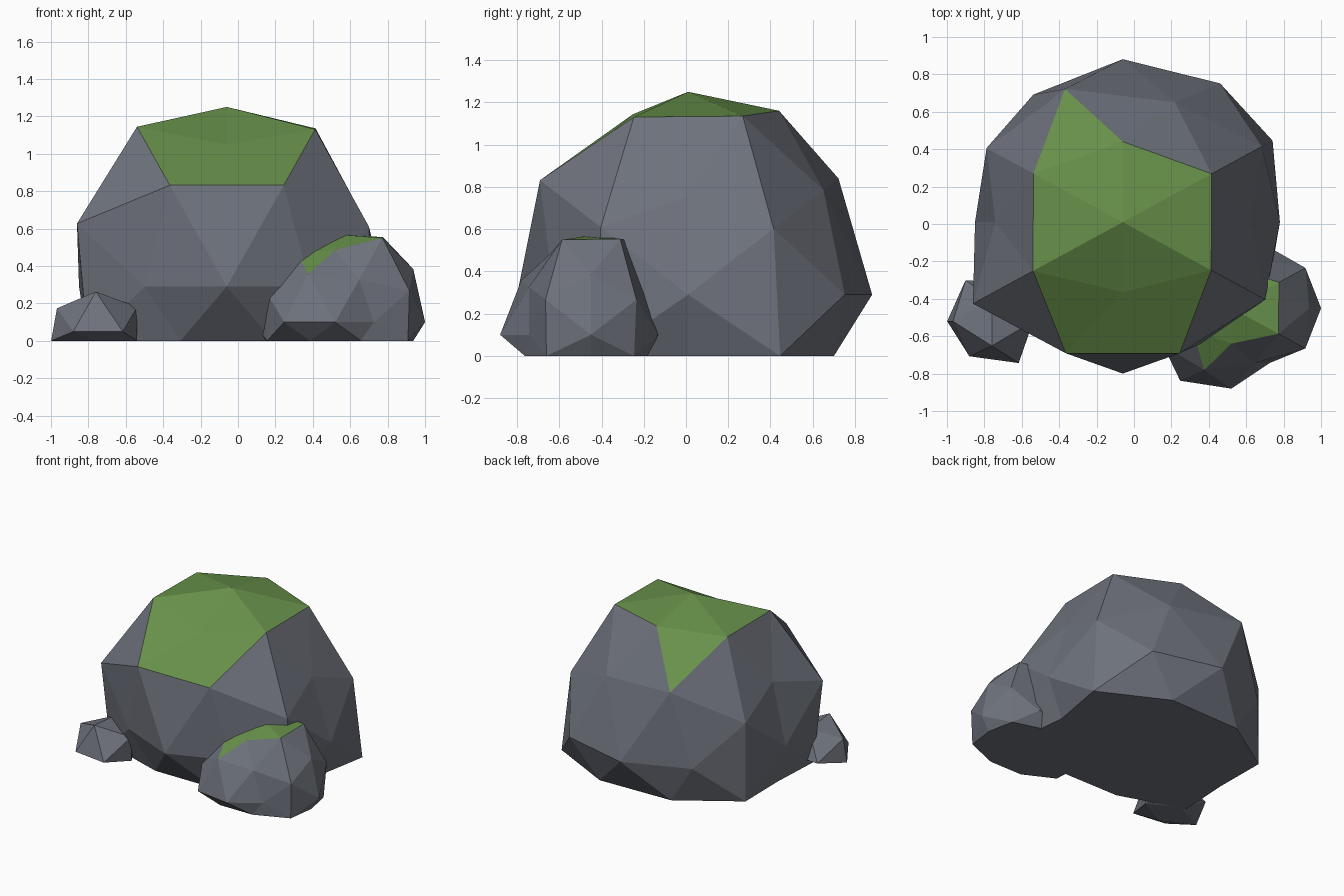
import bpy, bmesh
from itertools import product
from mathutils import Vector

if "Cube" in bpy.data.objects:
    bpy.data.objects.remove(bpy.data.objects["Cube"])

A, B = 0.526, 0.851
ICO = [(0, A, B), (B, 0, A), (A, B, 0)]
FINE = [(0, 0, 1), (1, 0, 0), (0, 1, 0)] + ICO + [
    (.5, .309, .809), (.809, .5, .309), (.309, .809, .5)]


def material(name, rgb):
    m = bpy.data.materials.new(name)
    m.diffuse_color = (*rgb, 1)
    m.use_nodes = True
    m.node_tree.nodes["Principled BSDF"].inputs["Base Color"].default_value = m.diffuse_color
    return m


STONE = material("stone grey", (.155, .168, .20))
MOSS = material("moss green", (.135, .28, .068))


def directions(groups):
    """All sign variants: top before bottom, front before back, left before right."""
    for x, y, z in groups:
        for sz, sy, sx in product((1, -1) if z else (1,), (-1, 1) if y else (1,), (-1, 1) if x else (1,)):
            yield Vector((x * sx, y * sy, z * sz))


def rock(name, groups, centre, scale, radii, mossy):
    """Icosphere with uneven radii, squashed flat on the ground."""
    dirs = list(directions(groups))
    bm = bmesh.new()
    verts = [bm.verts.new(d.normalized()) for d in dirs]
    bmesh.ops.convex_hull(bm, input=verts)
    for v, d, r in zip(verts, dirs, radii):
        v.co = Vector(c + s * k * r for c, s, k in zip(centre, scale, d))
        v.co.z = max(v.co.z, 0)
    bmesh.ops.recalc_face_normals(bm, faces=bm.faces)
    bm.normal_update()
    # moss lies on the faces that point upwards
    for f in bm.faces:
        f.material_index = int(mossy and f.normal.z > 0.7 and f.calc_center_median().z > 0.4)
    mesh = bpy.data.meshes.new(name)
    bm.to_mesh(mesh)
    bm.free()
    mesh.materials.append(STONE)
    mesh.materials.append(MOSS)
    obj = bpy.data.objects.new(name, mesh)
    bpy.context.collection.objects.link(obj)


# large boulder
rock("large_boulder", FINE, (-.06, .01, .29), (1, .88, 1.1), [
    .873, .9, .79, .84, .92, .99,
    .81, .93, .9, .9, .80, .80, .85, .85, .83, .85, .91, .99,
    .96, .945, .955, .95, .9, .9, .9, .9,
    .99, .94, .90, .92, .92, .95, .9, .99,
    .985, .985, 1.0, .90, .8, .8, .95, .97], True)

# medium boulder at the front right
rock("medium_boulder", FINE, (.52, -.45, .10), (.49, .43, .54), [
    .87, .9, .9, .98, 1.0, .8,
    .84, .95, .9, .9, .9, 1.0, .9, 1.0, 1.06, .80, .85, .86,
    .85, 1.03, .87, 1.04, .9, .9, .9, .9,
    .92, 1.0, .9, 1.0, .92, .98, .9, .95,
    .95, .84, .8, .78, .9, .9, .8, .8], True)

# small stone at the front left
rock("small_stone", ICO, (-.76, -.52, .05), (.26, .25, .25), [
    1.0, .9, .9, .9, .94, 1.0, 1.08, 1.0, .88, 1.05, 1.03, .95], False)
